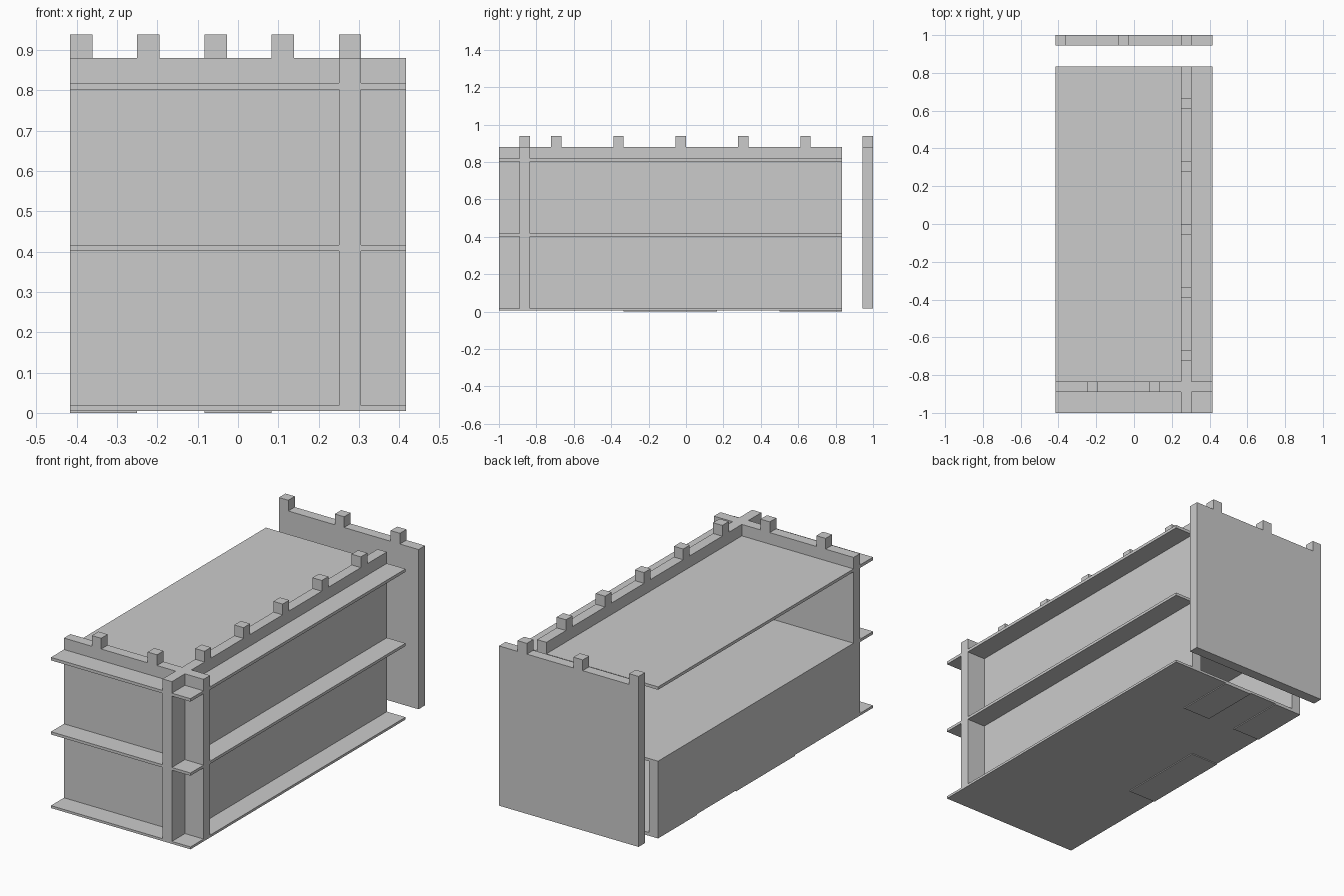
import bpy, bmesh
from mathutils import Matrix, Vector

if "Cube" in bpy.data.objects:
    bpy.data.objects.remove(bpy.data.objects["Cube"])

U = 1 / 18          # wall thickness module
X0, X1 = -7.5 * U, 7.5 * U
Y0, Y1 = -1.0, 15 * U
BASE, TOP, MERLON = 0.005, 0.88, 0.938


def make(name, boxes):
    """One object from a list of (x0, x1, y0, y1, z0, z1) boxes."""
    bm = bmesh.new()
    for x0, x1, y0, y1, z0, z1 in boxes:
        m = Matrix.Translation(((x0 + x1) / 2, (y0 + y1) / 2, (z0 + z1) / 2))
        m = m @ Matrix.Diagonal((x1 - x0, y1 - y0, z1 - z0, 1))
        bmesh.ops.create_cube(bm, size=1, matrix=m)
    me = bpy.data.meshes.new(name)
    bm.to_mesh(me)
    bm.free()
    ob = bpy.data.objects.new(name, me)
    bpy.context.collection.objects.link(ob)
    return ob


# Floors and roof slab
for name, z0, z1 in (("ground_floor", BASE, 0.018),
                     ("upper_floor", 0.402, 0.417),
                     ("roof_deck", 0.802, 0.818)):
    make(name, [(X0, X1, Y0, Y1, z0, z1)])

# Long side wall with battlements
sx = 4.5 * U
make("side_wall", [(sx, sx + U, Y0, Y1, BASE, TOP)])
make("side_battlements", [(sx, sx + U, y, y + U, TOP, MERLON)
                          for y in ((-13 + 6 * i) * U for i in range(5))])

# Front wall crossing the side wall
fy = -16 * U
make("front_wall", [(X0, X1, fy, fy + U, BASE, TOP)])
make("front_battlements", [(x * U, (x + 1) * U, fy, fy + U, TOP, MERLON)
                           for x in (-4.5, 1.5)])

# Detached back wall
make("back_wall", [(X0, X1, 1 - U, 1, 0.018, TOP)])
make("back_battlements", [(x * U, (x + 1) * U, 1 - U, 1, TOP, MERLON)
                          for x in (-7.5, -1.5, 4.5)])

# Low wall closing the ground storey on the other side
make("lower_side_wall", [(X0, X0 + U, fy, Y1, BASE, 0.417)])

# Thin pads under the ground floor
make("floor_pads", [(X0, -4.5 * U, -6 * U, 3 * U, 0, BASE),
                    (X0, -4.5 * U, 9 * U, Y1, 0, BASE),
                    (-1.5 * U, 1.5 * U, 9 * U, Y1, 0, BASE)])
